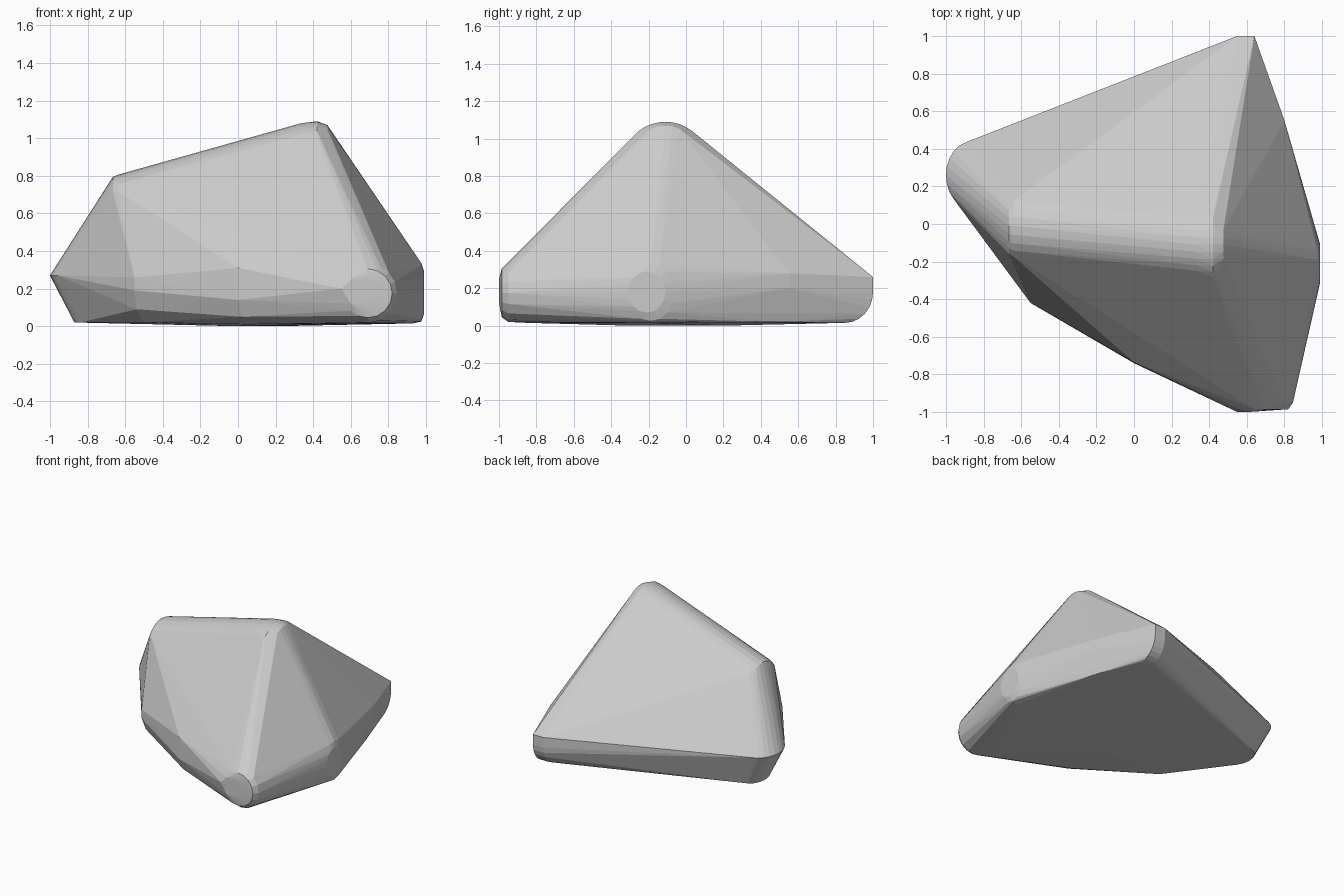
import bpy, bmesh
from math import cos, sin, radians

pts = []


def arc(center, axes, r1, r2, a0, a1, n):
    """Add points on an elliptical arc lying in the plane of the two given axes."""
    for i in range(n + 1):
        a = radians(a0 + (a1 - a0) * i / n)
        p = list(center)
        p[axes[0]] += r1 * cos(a)
        p[axes[1]] += r2 * sin(a)
        pts.append(tuple(p))


# Rounded top ridge: high right end, lower left end
arc((0.42, -0.11, 0.87), (1, 2), 0.226, 0.22, 40, 140, 10)
arc((0.475, -0.11, 0.87), (1, 2), 0.18, 0.20, 40, 140, 8)
arc((0.33, -0.10, 0.87), (1, 2), 0.21, 0.208, 50, 135, 8)
arc((-0.64, -0.01, 0.605), (1, 2), 0.20, 0.20, 35, 145, 8)
arc((-0.665, -0.01, 0.605), (1, 2), 0.18, 0.19, 35, 145, 8)

# Round blunt front corner
arc((0.69, -0.985, 0.175), (0, 2), 0.13, 0.13, 0, 360, 16)
arc((0.70, -0.95, 0.175), (0, 2), 0.145, 0.155, 0, 360, 16)
pts += [(0.55, -1.0, 0.2), (0.60, -1.0, 0.25), (0.60, -1.0, 0.12)]

# Round blunt right corner
arc((0.99, -0.21, 0.18), (1, 2), 0.10, 0.11, 0, 360, 16)
arc((0.975, -0.19, 0.18), (1, 2), 0.13, 0.155, 0, 360, 16)

# Back corner, rounded underneath
for x in (0.55, 0.64):
    arc((x, 0.85, 0.18), (1, 2), 0.15, 0.165, -90, 0, 6)
    pts.append((x, 1.0, 0.26))
pts += [(0.80, 0.55, 0.28), (0.80, 0.55, 0.20), (0.77, 0.50, 0.02)]

# Left corner, rounded in plan and slanting in underneath
arc((-0.86, 0.26, 0.27), (0, 1), 0.14, 0.18, 105, 255, 10)
arc((-0.86, 0.26, 0.22), (0, 1), 0.11, 0.16, 105, 255, 8)
arc((-0.78, 0.25, 0.02), (0, 1), 0.09, 0.13, 105, 255, 6)

# Front-left wall and its undercut
pts += [(-0.55, -0.42, 0.26), (-0.55, -0.42, 0.19), (-0.54, -0.38, 0.09), (-0.50, -0.31, 0.02),
        (0.0, -0.735, 0.31), (0.0, -0.74, 0.14), (0.02, -0.71, 0.05), (0.05, -0.64, 0.01)]

# Slightly bulging base
pts += [(0.0, -0.3, 0.0), (0.2, 0.2, 0.0), (0.6, -0.85, 0.015), (0.93, -0.2, 0.015)]

# Convex boulder from the corner points
bm = bmesh.new()
for p in pts:
    bm.verts.new(p)
bmesh.ops.remove_doubles(bm, verts=bm.verts[:], dist=0.002)
res = bmesh.ops.convex_hull(bm, input=bm.verts[:])
loose = [v for v in bm.verts if not v.link_faces]
bmesh.ops.delete(bm, geom=loose, context='VERTS')
bmesh.ops.recalc_face_normals(bm, faces=bm.faces[:])
mesh = bpy.data.meshes.new("boulder")
bm.to_mesh(mesh)
bm.free()
boulder = bpy.data.objects.new("boulder", mesh)
bpy.context.collection.objects.link(boulder)
